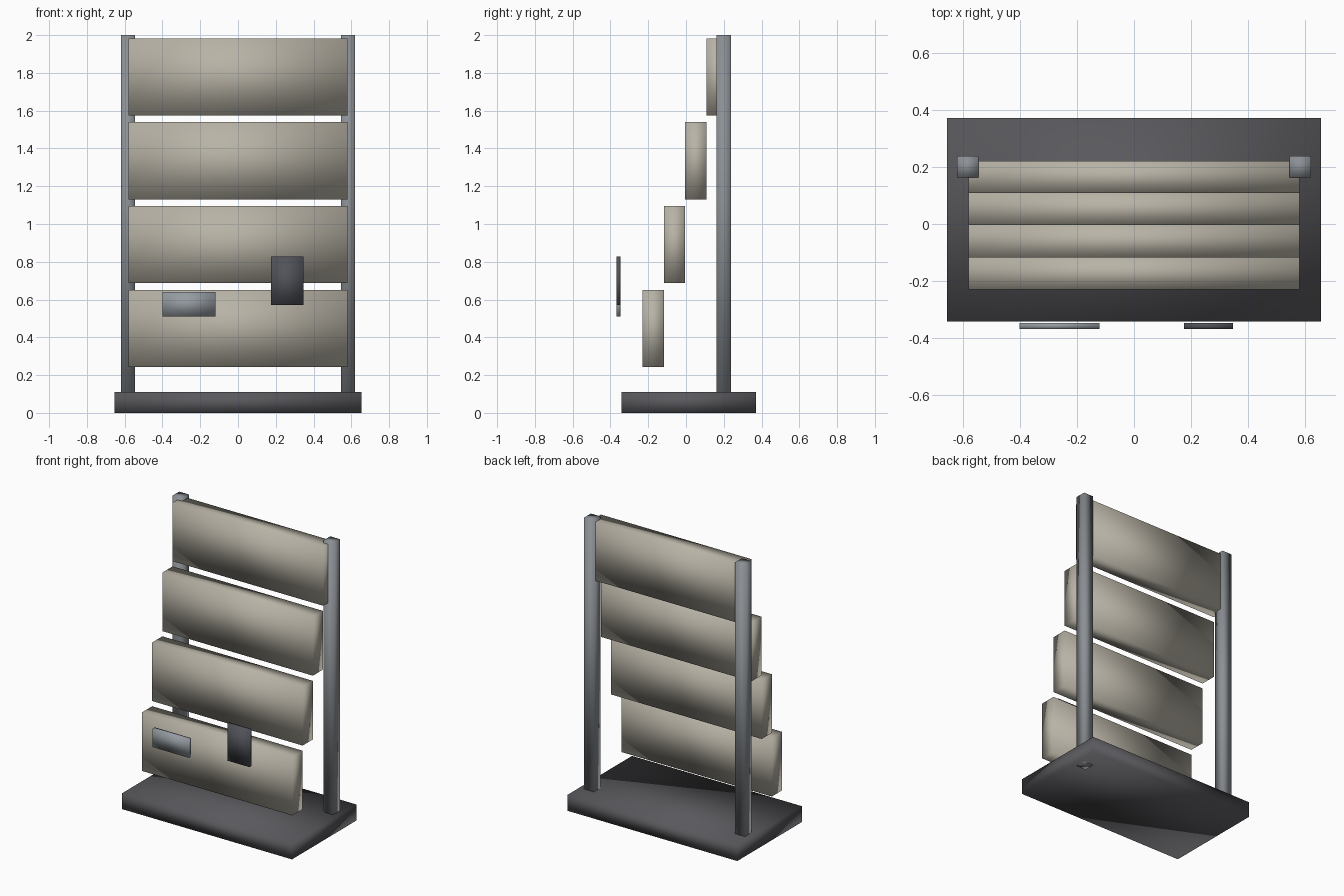
import bpy
import bmesh
from mathutils import Vector

if "Cube" in bpy.data.objects:
    bpy.data.objects.remove(bpy.data.objects["Cube"])


def material(name, rgb):
    mat = bpy.data.materials.new(name)
    mat.diffuse_color = (*rgb, 1)
    mat.use_nodes = True
    mat.node_tree.nodes["Principled BSDF"].inputs["Base Color"].default_value = mat.diffuse_color
    return mat


def box(name, x, y, z, mat):
    """Smooth-shaded box spanning the given (min, max) ranges."""
    lo, hi = Vector((x[0], y[0], z[0])), Vector((x[1], y[1], z[1]))
    bm = bmesh.new()
    bmesh.ops.create_cube(bm, size=1)
    bmesh.ops.scale(bm, vec=hi - lo, verts=bm.verts)
    for face in bm.faces:
        face.smooth = True
    mesh = bpy.data.meshes.new(name)
    bm.to_mesh(mesh)
    bm.free()
    mesh.materials.append(mat)
    obj = bpy.data.objects.new(name, mesh)
    obj.location = (lo + hi) / 2
    bpy.context.collection.objects.link(obj)
    return obj


dark = material("dark_grey", (0.10, 0.10, 0.11))
steel = material("steel_grey", (0.26, 0.28, 0.30))
beige = material("beige", (0.48, 0.45, 0.38))
slate = material("slate", (0.08, 0.085, 0.10))
light = material("light_steel", (0.30, 0.33, 0.36))

# Base plinth
box("base", (-0.655, 0.655), (-0.341, 0.371), (0, 0.11), dark)

# Rear uprights, running through the base
for side, x in (("left", -0.582), ("right", 0.582)):
    box(f"{side}_post", (x - 0.038, x + 0.038), (0.162, 0.238), (0, 2.0), steel)

# Four slabs stepping back as they rise
for i in range(4):
    y, z = -0.229 + 0.1125 * i, 0.243 + 0.444 * i
    box(f"panel_{i + 1}", (-0.58, 0.58), (y, y + 0.1125), (z, z + 0.408), beige)

# Thin plates standing in front
box("wide_plate", (-0.40, -0.12), (-0.368, -0.346), (0.51, 0.64), light)
box("tall_plate", (0.175, 0.347), (-0.368, -0.346), (0.57, 0.828), slate)
